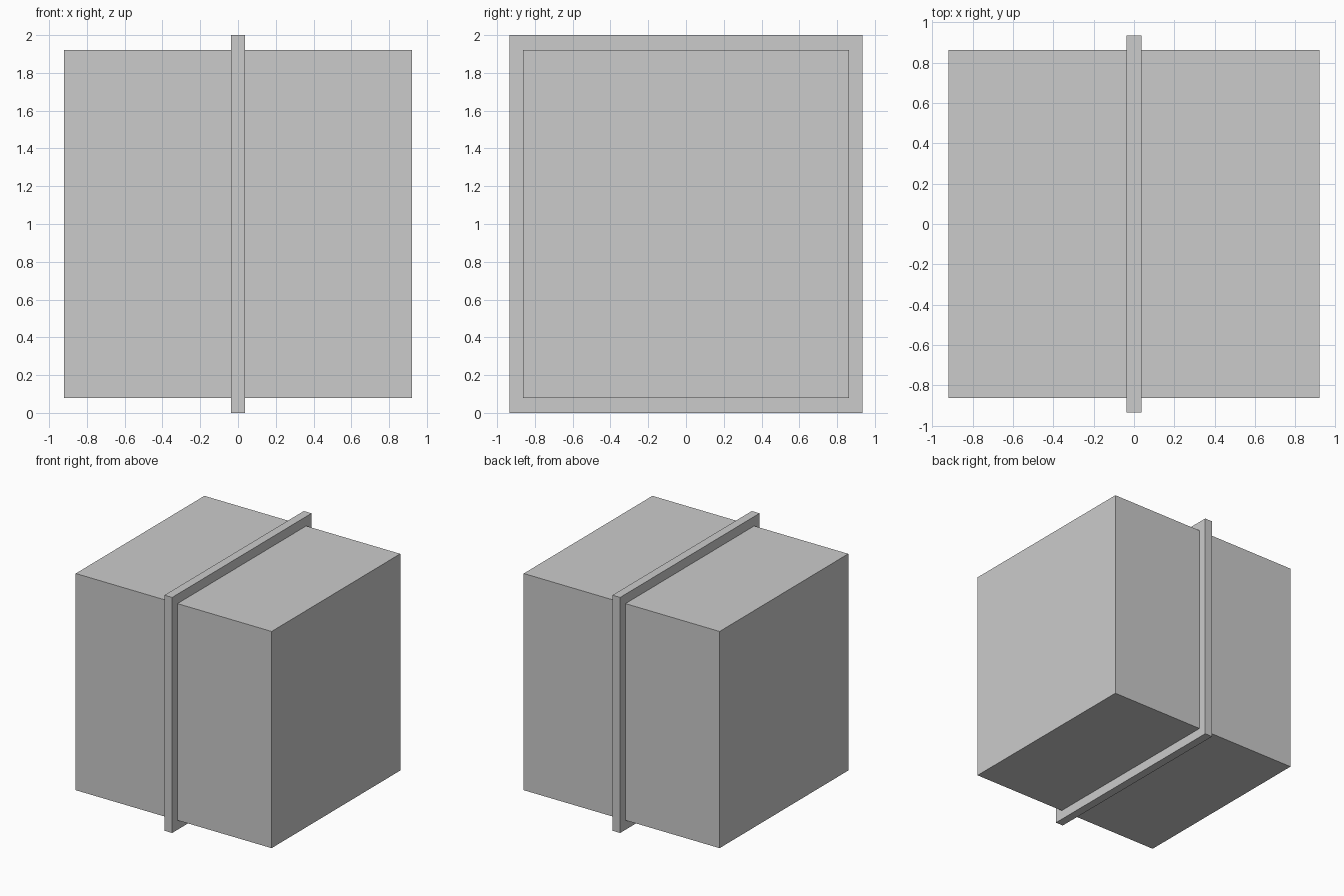
import bpy

if "Cube" in bpy.data.objects:
    bpy.data.objects.remove(bpy.data.objects["Cube"])


def box(name, size, center):
    bpy.ops.mesh.primitive_cube_add(size=1, location=center)
    obj = bpy.context.object
    obj.name = name
    obj.scale = size
    bpy.ops.object.transform_apply(location=False, rotation=False, scale=True)
    return obj


# Main block, running through the band
box("main_block", (1.84, 1.726, 1.84), (0, 0, 1))

# Thin raised band around the middle
box("middle_band", (0.072, 1.87, 2.0), (0, 0, 1))
